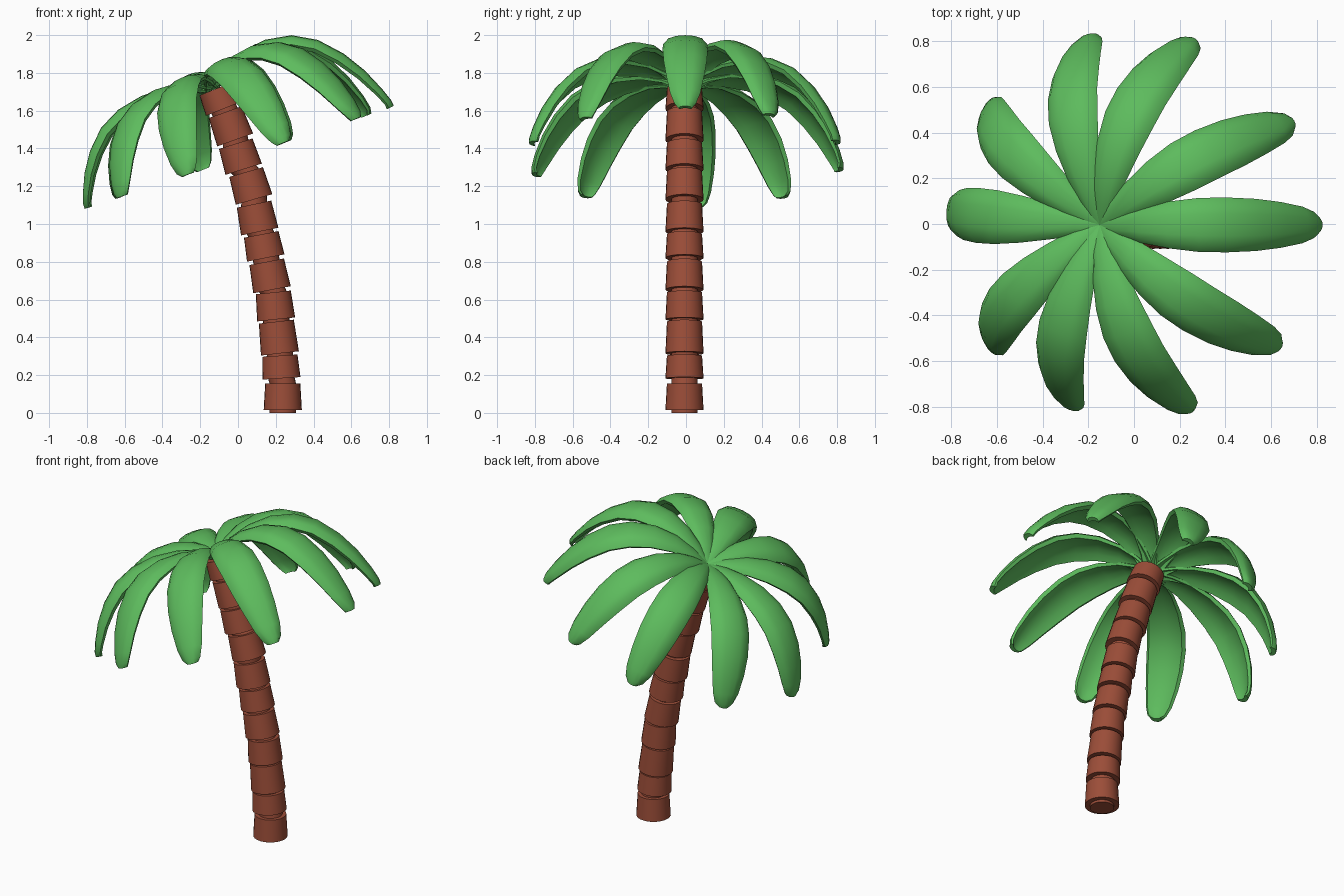
import bpy, math
from mathutils import Vector, Matrix

if "Cube" in bpy.data.objects:
    bpy.data.objects.remove(bpy.data.objects["Cube"])


def material(name, color):
    m = bpy.data.materials.new(name)
    m.diffuse_color = (*color, 1)
    m.use_nodes = True
    m.node_tree.nodes["Principled BSDF"].inputs["Base Color"].default_value = m.diffuse_color
    return m


def skin(name, rings, mat, angle):
    """Join equal-sized closed rings into a capped, smooth-shaded tube."""
    n = len(rings[0])
    verts = [v for r in rings for v in r]
    faces = [(i * n + j, i * n + (j + 1) % n, (i + 1) * n + (j + 1) % n, (i + 1) * n + j)
             for i in range(len(rings) - 1) for j in range(n)]
    faces += [tuple(reversed(range(n))), tuple(range(len(verts) - n, len(verts)))]
    me = bpy.data.meshes.new(name)
    me.from_pydata(verts, [], faces)
    me.materials.append(mat)
    ob = bpy.data.objects.new(name, me)
    bpy.context.collection.objects.link(ob)
    bpy.ops.object.select_all(action='DESELECT')
    ob.select_set(True)
    bpy.context.view_layer.objects.active = ob
    bpy.ops.object.mode_set(mode='EDIT')
    bpy.ops.mesh.select_all(action='SELECT')
    bpy.ops.mesh.normals_make_consistent(inside=False)
    bpy.ops.object.mode_set(mode='OBJECT')
    bpy.ops.object.shade_smooth_by_angle(angle=math.radians(angle))
    return ob


bark = material("bark", (0.33, 0.075, 0.04))
green = material("leaf_green", (0.11, 0.5, 0.11))

# Trunk: stacked drums (bottom x, z, top x, z) joined by a narrower core
DRUMS = [(.237, .015, .237, .155), (.230, .183, .222, .303), (.222, .315, .203, .483),
         (.202, .495, .187, .638), (.180, .652, .152, .80), (.147, .82, .123, .945),
         (.115, .96, .085, 1.105), (.085, 1.13, .043, 1.275), (.030, 1.29, -.012, 1.425),
         (-.015, 1.445, -.068, 1.592), (-.076, 1.61, -.118, 1.715)]
SIDES, CORE = 24, .07


def ring(c, axis, r):
    side = Vector((0, 1, 0)).cross(axis).normalized()
    return [c + r * (math.cos(t) * side + math.sin(t) * Vector((0, 1, 0)))
            for t in (2 * math.pi * k / SIDES for k in range(SIDES))]


rings = [ring(Vector((.237, -.008, 0)), Vector((0, 0, 1)), CORE)]
for bx, bz, tx, tz in DRUMS:
    a, b = Vector((bx, -.008, bz)), Vector((tx, -.008, tz))
    d = (b - a).normalized()
    rings += [ring(a, d, CORE), ring(a, d, .101), ring(b, d, .093), ring(b, d, CORE)]
skin("trunk", rings, bark, 35)

# Fronds: arched section swept along a drooping profile (reach, height, half width)
PROFILE = [(0, 0, .045), (.1, .05, .058), (.22, .085, .08), (.36, .096, .103), (.5, .07, .118),
           (.62, .005, .12), (.72, -.1, .114), (.79, -.21, .1), (.838, -.32, .08),
           (.86, -.385, .058), (.862, -.415, .036)]
SECTION = [(-1, -.42), (-.75, -.14), (-.4, -.03), (0, 0), (.4, -.03), (.75, -.14), (1, -.42),
           (.85, -.58), (.45, -.42), (0, -.38), (-.45, -.42), (-.85, -.58)]
ANGLES = [0, 32, 72, 104, 142, 176, 219, 250, 287, 321]
crown = Matrix.Translation((-.15, -.004, 1.737)) @ Matrix.Rotation(math.radians(-22), 4, 'Y')

for k, ang in enumerate(ANGLES):
    lean = math.cos(math.radians(ang))
    place = crown @ Matrix.Rotation(math.radians(ang), 4, 'Z')
    # fronds on the raised side arch and droop more
    path = [(r, h * (1 + (.16 if h > 0 else .13) * lean), w) for r, h, w in PROFILE]
    rows = []
    for i, (r, h, w) in enumerate(path):
        p, q = path[max(i - 1, 0)], path[min(i + 1, len(path) - 1)]
        up = Vector((p[1] - q[1], 0, q[0] - p[0])).normalized()
        rows.append([place @ (Vector((r, w * s, h)) + up * max(w, .07) * t) for s, t in SECTION])
    skin(f"frond_{k + 1}", rows, green, 40)
